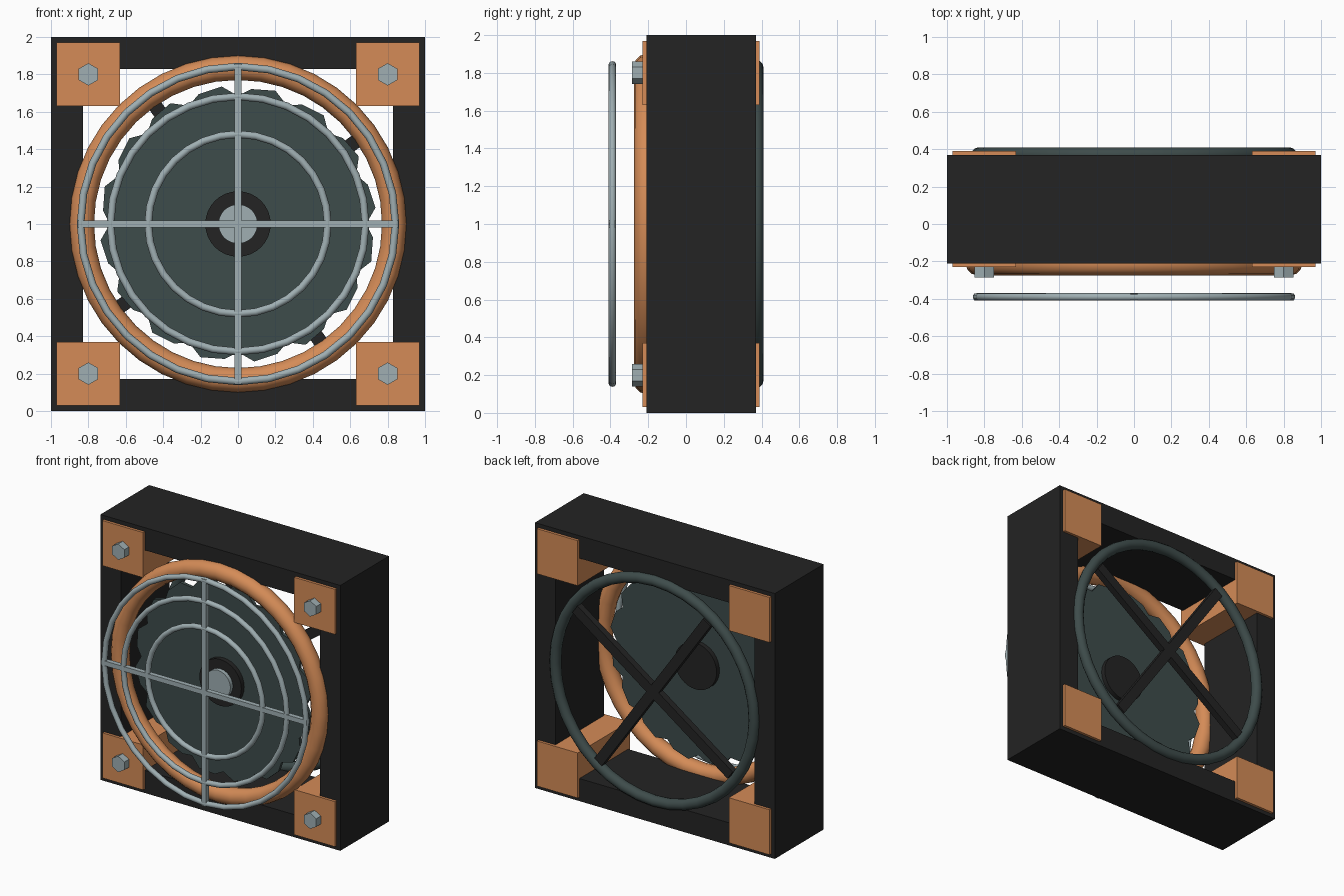
import bpy, bmesh
from math import pi, cos, sin, radians

if "Cube" in bpy.data.objects:
    bpy.data.objects.remove(bpy.data.objects["Cube"])


def material(name, rgb):
    m = bpy.data.materials.new(name)
    m.use_nodes = True
    m.diffuse_color = (*rgb, 1)
    m.node_tree.nodes["Principled BSDF"].inputs["Base Color"].default_value = (*rgb, 1)
    return m


BLACK = material("matte black", (0.017, 0.017, 0.017))
COPPER = material("copper", (0.66, 0.26, 0.095))
STEEL = material("pale steel", (0.35, 0.43, 0.45))
SLATE = material("dark slate", (0.048, 0.072, 0.07))


def finish(name, mat, smooth=False):
    ob = bpy.context.object
    ob.name = name
    ob.data.materials.append(mat)
    if smooth:
        bpy.ops.object.shade_smooth_by_angle(angle=radians(50))
    return ob


def box(name, mat, center, size, turn=0):
    bpy.ops.mesh.primitive_cube_add(size=1, location=center, rotation=(0, -turn, 0))
    bpy.context.object.scale = size
    return finish(name, mat)


def ring(name, mat, y, major, minor, segments):
    bpy.ops.mesh.primitive_torus_add(
        location=(0, y, 1), rotation=(pi / 2, 0, 0), major_radius=major,
        minor_radius=minor, major_segments=segments, minor_segments=12)
    return finish(name, mat, True)


def disc(name, mat, x, z, y0, y1, radius, sides, smooth=True):
    bpy.ops.mesh.primitive_cylinder_add(
        vertices=sides, radius=radius, depth=y1 - y0,
        location=(x, (y0 + y1) / 2, z), rotation=(pi / 2, 0, 0))
    return finish(name, mat, smooth)


# Square housing made of four deep bars
FRONT, BACK, WALL = -0.21, 0.37, 0.17
MID, DEPTH = (FRONT + BACK) / 2, BACK - FRONT
for side, s in (("left", 1), ("right", -1)):
    box(f"housing_{side}", BLACK, (s * (1 - WALL / 2), MID, 1), (WALL, DEPTH, 2))
for side, s in (("top", 1), ("bottom", -1)):
    box(f"housing_{side}", BLACK, (0, MID, 1 + s * (1 - WALL / 2)),
        (2 - 2 * WALL, DEPTH, WALL))

# Corner blocks running through the housing, each with a hex bolt
for side, sx in (("left", 1), ("right", -1)):
    for level, sz in (("top", 1), ("bottom", -1)):
        box(f"corner_block_{level}_{side}", COPPER, (sx * 0.8, MID, 1 + sz * 0.8),
            (0.34, DEPTH + 0.04, 0.34))
        disc(f"bolt_{level}_{side}", STEEL, sx * 0.8, 1 + sz * 0.8,
             -0.285, -0.22, 0.06, 6, False)

# Intake ring on the front, support ring on the back
ring("intake_ring", COPPER, -0.21, 0.835, 0.065, 40)
ring("back_ring", SLATE, 0.37, 0.83, 0.04, 40)

# Skewed cross of struts holding the back ring
for i, angle in enumerate((35, 125)):
    box(f"back_strut_{i + 1}", BLACK, (0, 0.375, 1), (1.58, 0.05, 0.075), radians(angle))

# Rotor: overlapping blades forming a disc with a stepped rim
BLADES, Y0, Y1 = 16, -0.175, -0.15
STEPS = ((0, 0.685), (0.3, 0.74), (0.75, 0.725))
bm = bmesh.new()
rim = []
for i in range(BLADES):
    for part, r in STEPS:
        a = (i + part) * 2 * pi / BLADES
        rim.append(bm.verts.new((r * cos(a), Y0, 1 + r * sin(a))))
face = bm.faces.new(rim)
extruded = bmesh.ops.extrude_face_region(bm, geom=[face])["geom"]
bmesh.ops.translate(bm, vec=(0, Y1 - Y0, 0),
                    verts=[v for v in extruded if isinstance(v, bmesh.types.BMVert)])
bmesh.ops.recalc_face_normals(bm, faces=bm.faces)
mesh = bpy.data.meshes.new("rotor_blades")
bm.to_mesh(mesh)
bm.free()
mesh.materials.append(SLATE)
bpy.context.collection.objects.link(bpy.data.objects.new("rotor_blades", mesh))

# Hub and its cap
disc("hub", BLACK, 0, 1, -0.21, -0.115, 0.175, 32)
disc("hub_cap", STEEL, 0, 1, -0.24, -0.2, 0.105, 24)

# Protective grille: three rings and a cross
GRILLE = -0.39
for name, radius in (("outer", 0.842), ("middle", 0.682), ("inner", 0.48)):
    ring(f"grille_ring_{name}", STEEL, GRILLE, radius, 0.02, 32)
box("grille_bar_horizontal", STEEL, (0, GRILLE, 1), (1.71, 0.036, 0.036))
box("grille_bar_vertical", STEEL, (0, GRILLE, 1), (0.036, 0.036, 1.71))
